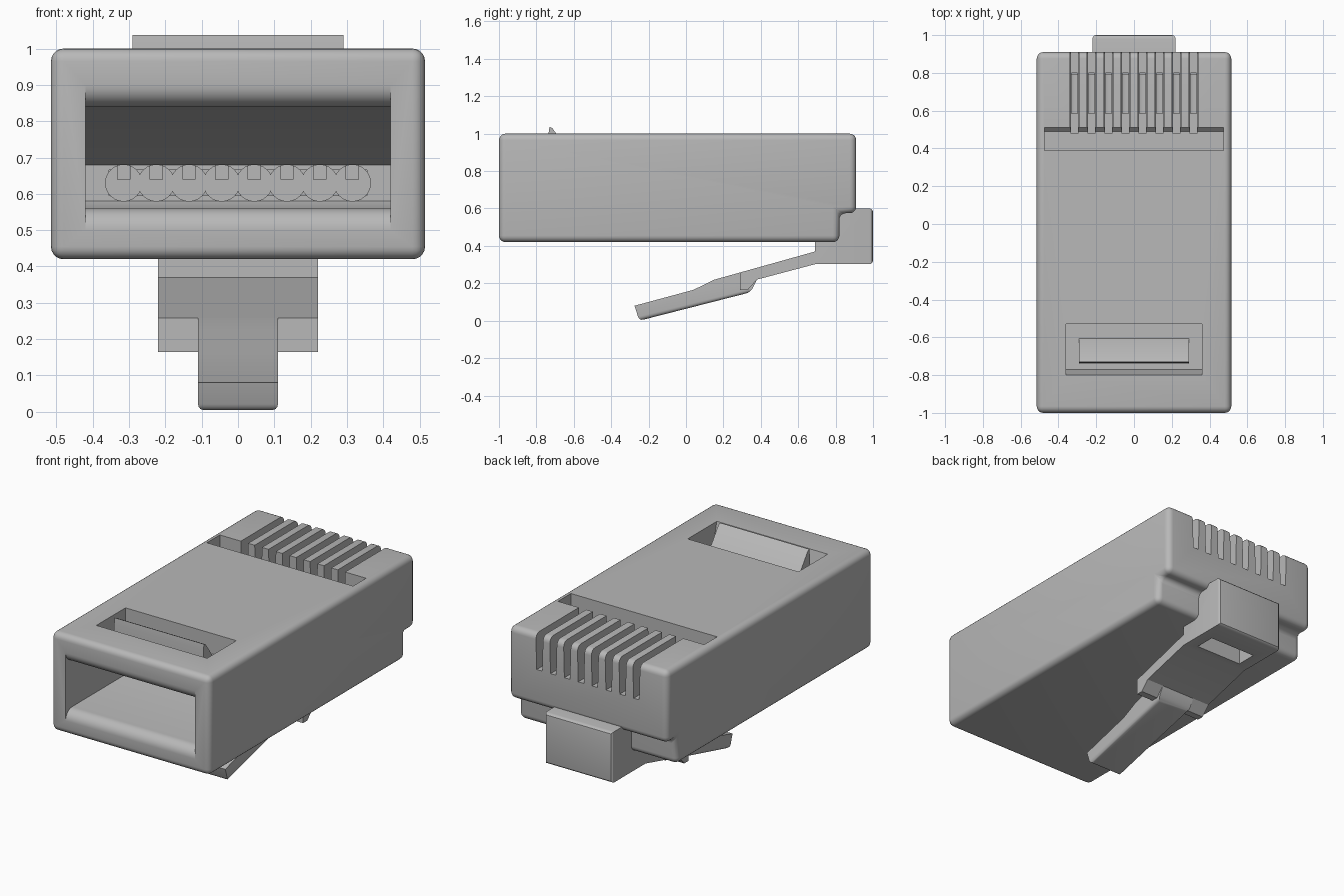
import bpy, bmesh, math

if "Cube" in bpy.data.objects:
    bpy.data.objects.remove(bpy.data.objects["Cube"])

plastic = bpy.data.materials.new("grey_plastic")
plastic.use_nodes = True
GREY = (0.48, 0.48, 0.48, 1)
plastic.diffuse_color = GREY
plastic.node_tree.nodes["Principled BSDF"].inputs["Base Color"].default_value = GREY


def add_prism(bm, profile, a, b, axis="x"):
    """Extrude a closed profile, (y, z) along x or (x, z) along y, from a to b."""
    def place(p, t):
        return (t, p[0], p[1]) if axis == "x" else (p[0], t, p[1])
    near = [bm.verts.new(place(p, a)) for p in profile]
    far = [bm.verts.new(place(p, b)) for p in profile]
    bm.faces.new(near)
    bm.faces.new(far)
    for i in range(len(profile)):
        j = (i + 1) % len(profile)
        bm.faces.new((near[i], near[j], far[j], far[i]))


def round_edges(bm, radius, segments, rule):
    """Bevel the edges whose two end points satisfy the rule."""
    edges = [e for e in bm.edges if all(rule(v.co) for v in e.verts)]
    bmesh.ops.bevel(bm, geom=edges, offset=radius, segments=segments,
                    profile=0.5, affect="EDGES", clamp_overlap=True)


def finish(name, bm):
    bmesh.ops.recalc_face_normals(bm, faces=bm.faces)
    mesh = bpy.data.meshes.new(name)
    bm.to_mesh(mesh)
    bm.free()
    mesh.materials.append(plastic)
    obj = bpy.data.objects.new(name, mesh)
    bpy.context.collection.objects.link(obj)
    return obj


def activate(obj):
    bpy.ops.object.select_all(action="DESELECT")
    obj.select_set(True)
    bpy.context.view_layer.objects.active = obj


def cut(obj, bm):
    """Subtract the solid in bm from obj."""
    cutter = finish("cutter", bm)
    cutter.hide_render = True
    mod = obj.modifiers.new("cut", "BOOLEAN")
    mod.operation = "DIFFERENCE"
    mod.solver = "EXACT"
    mod.object = cutter
    activate(obj)
    bpy.ops.object.modifier_apply(modifier=mod.name)
    bpy.data.objects.remove(cutter)


def prism(profile, a, b, axis="x"):
    bm = bmesh.new()
    add_prism(bm, profile, a, b, axis)
    return bm


def rect(u0, u1, v0, v1):
    return [(u0, v0), (u1, v0), (u1, v1), (u0, v1)]


def arc(cy, cz, r, start, end, n=8):
    angles = [math.radians(start + (end - start) * i / n) for i in range(n + 1)]
    return [(cy + r * math.cos(t), cz + r * math.sin(t)) for t in angles]


wire_x = [(i - 3.5) * 0.09 for i in range(8)]
WIRE_Z = 0.63

# Rounded housing with a step under its back end
bm = prism([(-1, 0.42), (0.82, 0.42), (0.82, 0.575), (0.91, 0.575),
            (0.91, 1), (-1, 1)], -0.515, 0.515)
bmesh.ops.recalc_face_normals(bm, faces=bm.faces)
round_edges(bm, 0.035, 5, lambda co: True)
housing = finish("housing", bm)

# Cable opening with rounded lips and a ceiling sloping to the wire row
mouth = [(-1.1, 0.5)] + arc(-0.94, 0.5, 0.06, 180, 90)
mouth += [(0.06, 0.56), (0.1, 0.58), (0.1, 0.68), (-0.45, 0.84)]
mouth += arc(-0.94, 0.9, 0.06, 270, 180) + [(-1.1, 0.9)]
cut(housing, prism(mouth, -0.42, 0.42))

# Wire channels joined by a shallow slot
cut(housing, prism(rect(0.05, 0.45, WIRE_Z - 0.035, WIRE_Z + 0.035), -0.355, 0.355))
for x in wire_x:
    ring = [(x + px, pz) for px, pz in arc(0, WIRE_Z, 0.05, 0, 345, 23)]
    cut(housing, prism(ring, 0.05, 0.79, "y"))

# Cross groove and front pocket in the top
cut(housing, prism([(0.39, 1.1), (0.39, 0.85), (0.49, 0.85), (0.51, 0.87), (0.51, 1.1)],
                   -0.475, 0.475))
cut(housing, prism([(-0.8, 1.1), (-0.8, 1), (-0.77, 0.88), (-0.53, 0.88), (-0.53, 1.1)],
                   -0.36, 0.36))

# Tapered contact slots with a deeper contact well in each
bm = bmesh.new()
for x in wire_x:
    add_prism(bm, [(x - 0.018, 0.79), (x + 0.018, 0.79),
                   (x + 0.025, 1.05), (x - 0.025, 1.05)], 0.48, 1.0, "y")
cut(housing, bm)
bm = bmesh.new()
for x in wire_x:
    add_prism(bm, rect(x - 0.017, x + 0.017, 0.64, 0.85), 0.585, 0.8, "y")
cut(housing, bm)

# Sloped strain relief tab in the front pocket
tab = finish("strain_relief_tab", prism(
    [(-0.6, 0.87), (-0.715, 1.03), (-0.73, 1.037), (-0.735, 1), (-0.74, 0.87)], -0.29, 0.29))

# Latch root and wide arm
bm = prism([(0.69, 0.45), (0.69, 0.37), (0.29, 0.258), (0.29, 0.165), (0.33, 0.165),
            (0.38, 0.22), (0.69, 0.302), (1, 0.302), (1, 0.6), (0.8, 0.6), (0.8, 0.45)],
           -0.22, 0.22)
bmesh.ops.recalc_face_normals(bm, faces=bm.faces)
round_edges(bm, 0.02, 3, lambda co: co.y > 0.95)
latch_arm = finish("latch_arm", bm)
cut(latch_arm, prism(rect(0.73, 0.85, 0.2, 0.42), -0.15, 0.15))

# Narrow latch tongue with rounded underside
bm = prism([(-0.275, 0.08), (-0.25, 0), (0.345, 0.152), (0.38, 0.22), (0.38, 0.283),
            (0.15, 0.219), (0.04, 0.165)], -0.11, 0.11)
bmesh.ops.recalc_face_normals(bm, faces=bm.faces)
round_edges(bm, 0.022, 4, lambda co: co.z < 0.16 and (co.y < 0 or co.y > 0.3) and co.z != 0.08
            and not (co.y < -0.27))
tongue = finish("latch_tongue", bm)

for obj in (housing, tab, latch_arm, tongue):
    activate(obj)
    bpy.ops.object.shade_smooth_by_angle(angle=math.radians(30))
